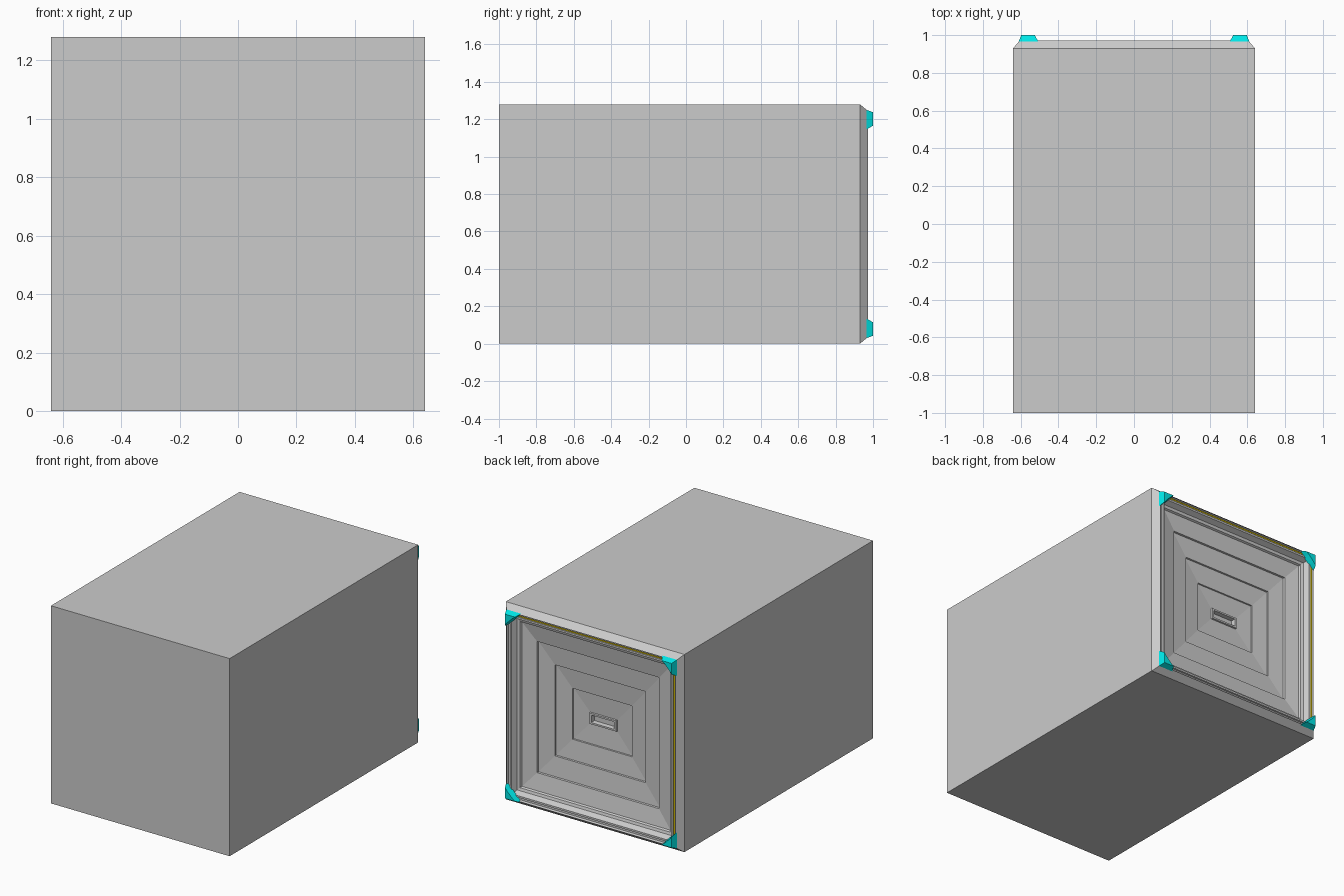
import bpy

if "Cube" in bpy.data.objects:
    bpy.data.objects.remove(bpy.data.objects["Cube"])

CZ = 0.64  # height of the box centre


def material(name, color):
    m = bpy.data.materials.new(name)
    m.diffuse_color = color
    m.use_nodes = True
    m.node_tree.nodes["Principled BSDF"].inputs["Base Color"].default_value = m.diffuse_color
    return m


def make(name, verts, faces, mat=None):
    me = bpy.data.meshes.new(name)
    me.from_pydata(verts, [], faces)
    ob = bpy.data.objects.new(name, me)
    bpy.context.collection.objects.link(ob)
    if mat:
        me.materials.append(mat)
    return ob


def loft(name, rings, mat=None):
    """Join closed loops of equal length, capping both ends."""
    n = len(rings[0])
    verts = [v for r in rings for v in r]
    faces = [list(range(n))[::-1]]
    for k in range(len(rings) - 1):
        for i in range(n):
            j = (i + 1) % n
            faces.append((k * n + i, k * n + j, k * n + n + j, k * n + n + i))
    faces.append([(len(rings) - 1) * n + i for i in range(n)])
    ob = make(name, verts, faces, mat)
    # consistent outward normals
    import bmesh
    bm = bmesh.new()
    bm.from_mesh(ob.data)
    bmesh.ops.recalc_face_normals(bm, faces=bm.faces)
    bm.to_mesh(ob.data)
    bm.free()
    return ob


def rect(hx, hz, y):
    return [(-hx, y, CZ - hz), (hx, y, CZ - hz), (hx, y, CZ + hz), (-hx, y, CZ + hz)]


gold = material("gold", (0.6, 0.45, 0.0, 1))
cyan = material("cyan", (0.0, 0.8, 0.8, 1))

# Body: box, chamfered rim, groove, stepped recessed panel and central slot
profile = [
    (.64, .64, -1.0), (.64, .64, .93), (.605, .605, .972),
    (.600, .600, .958), (.586, .586, .958), (.584, .584, .968),
    (.572, .572, .968), (.555, .555, .935), (.538, .538, .930),
    (.532, .532, .918), (.437, .425, .900), (.435, .423, .888),
    (.325, .295, .877), (.323, .293, .867), (.213, .165, .857),
    (.211, .163, .849), (.097, .037, .842), (.095, .035, .852),
    (.082, .024, .852), (.078, .020, .825),
]
loft("container_body", [rect(*p) for p in profile])

# Gold strips lying in the groove along the top and one side
a, b = .587, .597
make("top_strip", [(-b, .966, CZ + a), (b, .966, CZ + a), (b, .966, CZ + b), (-b, .966, CZ + b)],
     [(0, 3, 2, 1)][::1], gold).data.flip_normals()
make("side_strip", [(-b, .966, CZ - b), (-a, .966, CZ - b), (-a, .966, CZ + a), (-b, .966, CZ + a)],
     [(0, 3, 2, 1)], gold)
for n in ("top_strip", "side_strip"):
    me = bpy.data.objects[n].data
    if me.polygons[0].normal.y < 0:
        me.flip_normals()

# Cyan corner brackets, tapered, pinched on the inner side
base = [(.612, .612), (.612, .505), (.578, .535), (.535, .578), (.505, .612)]
tip = [(.597, .597), (.597, .525), (.582, .545), (.545, .582), (.525, .597)]
for sx, side in ((-1, "left"), (1, "right")):
    for sz, level in ((-1, "lower"), (1, "upper")):
        rings = [[(sx * p, y, CZ + sz * q) for p, q in pts]
                 for pts, y in ((base, .962), (tip, 1.0))]
        loft(f"{level}_{side}_corner", rings, cyan)
